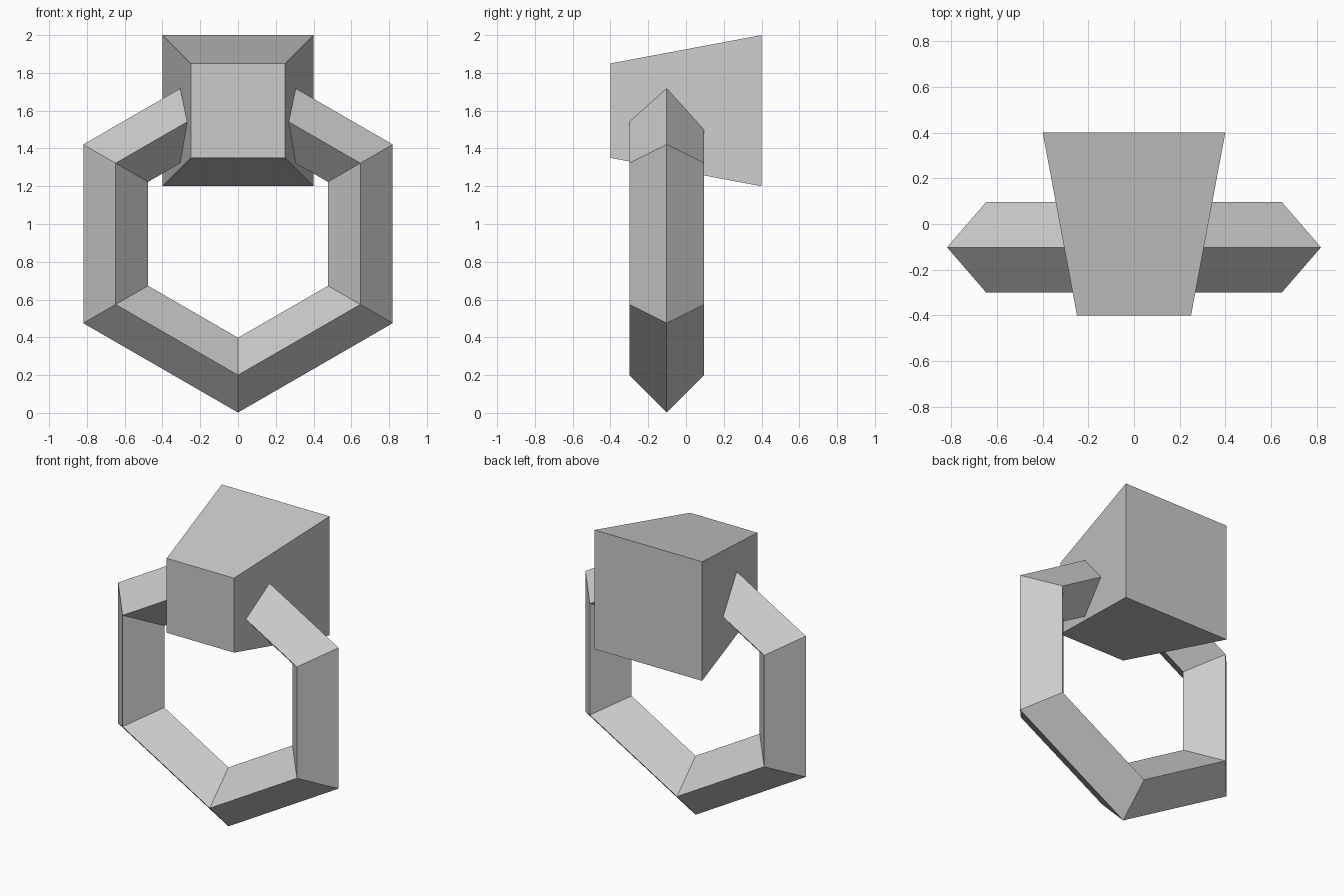
import bpy
from math import radians

cube = bpy.data.objects.get("Cube")
if cube:
    bpy.data.objects.remove(cube, do_unlink=True)

# Single plain grey
grey = bpy.data.materials.new("light grey")
grey.use_nodes = True
colour = (0.6, 0.6, 0.6, 1)
grey.diffuse_color = colour
grey.node_tree.nodes["Principled BSDF"].inputs["Base Color"].default_value = colour


def finish(name):
    obj = bpy.context.object
    obj.name = name
    obj.data.materials.clear()
    obj.data.materials.append(grey)
    return obj


# Six-sided ring with a diamond section, standing on one corner
bpy.ops.mesh.primitive_torus_add(
    major_segments=6, minor_segments=4, major_radius=0.748, minor_radius=0.198,
    location=(0, -0.102, 0.948), rotation=(radians(90), radians(90), 0))
finish("ring_band")

# Block tapering towards the front
bpy.ops.mesh.primitive_cube_add(size=0.8, location=(0, 0, 1.6))
block = finish("ring_block")
for v in block.data.vertices:
    if v.co.y < 0:
        v.co.x *= 0.625
        v.co.z *= 0.625
